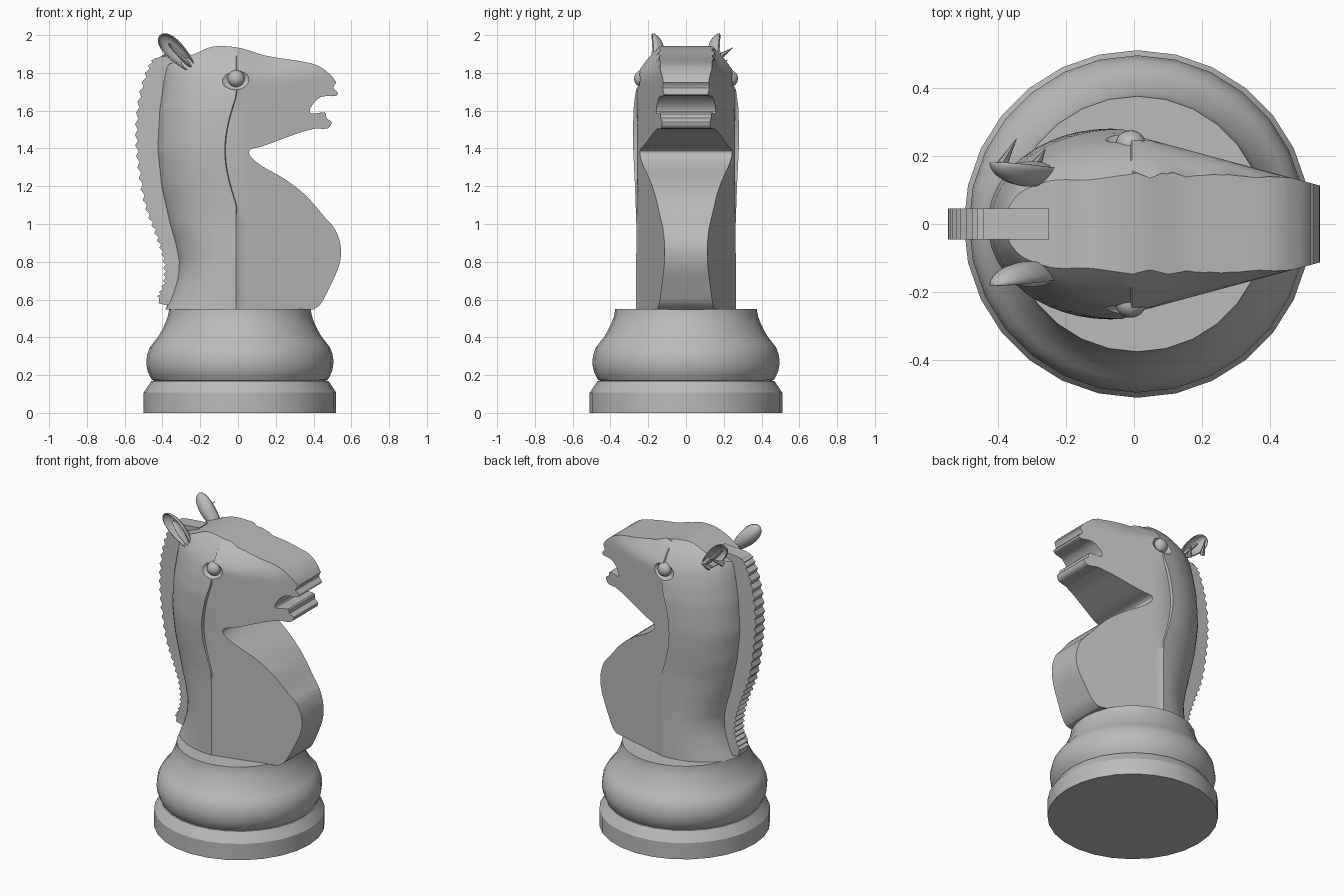
import bpy, bmesh, math
from mathutils import Vector, Matrix

cube = bpy.data.objects.get("Cube")
if cube:
    bpy.data.objects.remove(cube, do_unlink=True)

GREY = (0.5, 0.5, 0.5, 1.0)
stone = bpy.data.materials.new("grey stone")
stone.use_nodes = True
stone.diffuse_color = GREY
stone.node_tree.nodes["Principled BSDF"].inputs["Base Color"].default_value = GREY


def finish(bm, name, smooth=32):
    bmesh.ops.recalc_face_normals(bm, faces=bm.faces)
    mesh = bpy.data.meshes.new(name)
    bm.to_mesh(mesh)
    bm.free()
    mesh.materials.append(stone)
    obj = bpy.data.objects.new(name, mesh)
    bpy.context.collection.objects.link(obj)
    shade(obj, smooth)
    return obj


def shade(obj, angle=32):
    bpy.ops.object.select_all(action='DESELECT')
    obj.select_set(True)
    bpy.context.view_layer.objects.active = obj
    bpy.ops.object.shade_smooth_by_angle(angle=math.radians(angle))


def boolean(obj, cutter, operation):
    mod = obj.modifiers.new("cut", 'BOOLEAN')
    mod.object, mod.operation, mod.solver = cutter, operation, 'EXACT'
    bpy.context.view_layer.objects.active = obj
    bpy.ops.object.modifier_apply(modifier=mod.name)
    bpy.data.objects.remove(cutter, do_unlink=True)


def table(points, v):
    """Piecewise linear lookup in rising (key, value) pairs."""
    if v <= points[0][0]:
        return points[0][1]
    for (a, p), (b, q) in zip(points, points[1:]):
        if v <= b:
            return p + (q - p) * (v - a) / (b - a)
    return points[-1][1]


def spline(points, n):
    """Smooth open curve through 2D points."""
    pts = [Vector(p) for p in points]
    pts = [pts[0]] + pts + [pts[-1]]
    out = []
    for a, b, c, d in zip(pts, pts[1:], pts[2:], pts[3:]):
        for i in range(n):
            t = i / n
            out.append(0.5 * (2 * b + (c - a) * t + (2 * a - 5 * b + 4 * c - d) * t * t
                              + (3 * b - a - 3 * c + d) * t ** 3))
    return out + [pts[-1]]


def slab(outline, half, name):
    """Extrude an x-z outline along y."""
    bm = bmesh.new()
    face = bm.faces.new([bm.verts.new((p[0], -half, p[1])) for p in outline])
    ext = bmesh.ops.extrude_face_region(bm, geom=[face])
    verts = [v for v in ext["geom"] if isinstance(v, bmesh.types.BMVert)]
    bmesh.ops.translate(bm, verts=verts, vec=(0, 2 * half, 0))
    return finish(bm, name)


def ellipsoid(name, loc, size, segs=24):
    bm = bmesh.new()
    bmesh.ops.create_uvsphere(bm, u_segments=segs, v_segments=segs // 2, radius=1)
    bm.transform(Matrix.Translation(loc) @ Matrix.Diagonal((*size, 1)))
    return finish(bm, name)


# Turned base
profile = [(0, 0), (.51, 0), (.51, .107), (.468, .17), (.455, .17)]
profile += [tuple(p) for p in spline([(.465, .175), (.488, .22), (.495, .28), (.478, .345),
                                      (.435, .4), (.402, .46), (.382, .51), (.375, .55)], 2)]
profile.append((0, .55))
bm = bmesh.new()
verts = [bm.verts.new((r, 0, z)) for r, z in profile]
edges = [bm.edges.new(pair) for pair in zip(verts, verts[1:])]
bmesh.ops.spin(bm, geom=verts + edges, cent=(0, 0, 0), axis=(0, 0, 1),
               angle=math.tau, steps=28, use_merge=True)
bmesh.ops.remove_doubles(bm, verts=bm.verts, dist=1e-4)
bm.transform(Matrix.Translation((.01, 0, 0)))
finish(bm, "turned_base")

# Tapered body volume: rounded neck behind, flat converging sides in front
back = [(.55, -.385), (.62, -.35), (.72, -.32), (.8, -.315), (.9, -.335), (1, -.365), (1.2, -.41),
        (1.4, -.43), (1.6, -.42), (1.75, -.4), (1.85, -.38), (1.95, -.29)]
neck_width = [(.6, .264), (1, .263), (1.2, .27), (1.4, .28), (1.6, .279), (1.7, .267), (1.8, .24),
              (1.87, .2), (1.92, .16), (1.95, .13)]
crown = [(-.23, 1.9), (-.15, 1.935), (-.08, 1.942), (.02, 1.93), (.14, 1.893), (.25, 1.874),
         (.33, 1.862), (.42, 1.84), (.49, 1.79), (.52, 1.75)]


def side_width(x, z):
    w = .26 - .27 * max(x, 0)
    inner = min(.135, w)
    depth = max(0, table(crown, x) - z)
    bevel = .14 - .2 * min(max(x, 0), .5)
    return inner + (w - inner) * min(1, depth / bevel) ** .7


NECK, FRONT, ROWS = 12, 12, 50
bm = bmesh.new()
rings = []
for k in range(ROWS + 1):
    z = .45 + 1.6 * k / ROWS
    xb, m = table(back, z), table(neck_width, z)
    crease = -.01 - .06 * math.sin(math.pi * min(1, max(0, (z - 1.1) / .58)))
    side = []
    for i in range(1, NECK + 1):
        a = math.pi / 2 * i / NECK
        side.append((crease - (crease - xb) * math.cos(a), m * math.sin(a)))
    for i in range(FRONT + 1):
        x = crease + .004 + (.62 - crease) * i / FRONT
        side.append((x, side_width(x, z)))
    ring = [(xb, 0)] + side + [(x, -y) for x, y in reversed(side)]
    rings.append([bm.verts.new((x, y, z)) for x, y in ring])
for low, high in zip(rings, rings[1:]):
    for i in range(len(low)):
        j = (i + 1) % len(low)
        bm.faces.new((low[i], low[j], high[j], high[i]))
bm.faces.new(rings[0])
bm.faces.new(rings[-1])
body = finish(bm, "horse_body")

# Side outline: crown, muzzle, open mouth, throat and chest
mouth = [(.52, 1.75), (.505, 1.72), (.528, 1.695), (.515, 1.677), (.44, 1.673), (.39, 1.625),
         (.385, 1.585), (.46, 1.59), (.468, 1.56), (.495, 1.54), (.475, 1.506), (.41, 1.506)]
throat = [(.41, 1.506), (.33, 1.485), (.24, 1.452), (.13, 1.412), (.068, 1.395), (.065, 1.36),
          (.13, 1.305), (.25, 1.236), (.36, 1.15), (.46, 1.035), (.515, .97), (.545, .875),
          (.535, .78), (.49, .675), (.44, .58), (.4, .547)]
outline = spline(crown, 3) + spline(mouth, 3)[1:] + spline(throat, 3)[1:]
outline += [(-.6, .547), (-.6, 1.8), (-.38, 1.84)]
boolean(body, slab(outline, .5, "outline_cutter"), 'INTERSECT')

# Eyes in shallow almond sockets
for side, label in ((1, "left"), (-1, "right")):
    boolean(body, ellipsoid("socket_cutter", (-.012, side * .262, 1.765), (.08, .036, .055)),
            'DIFFERENCE')
    ellipsoid(label + "_eye", (-.01, side * .232, 1.77), (.045, .043, .045))
shade(body)

# Serrated mane crest
edge = spline([(-.41, 1.885), (-.46, 1.855), (-.515, 1.7), (-.538, 1.5), (-.525, 1.3),
               (-.49, 1.1), (-.435, .95), (-.395, .82), (-.39, .7), (-.425, .61)], 7)
teeth = [(p[0] + (.008 if i % 2 else -.008), p[1]) for i, p in enumerate(edge)]
inner = [(table(back, z) + .07, z) for z in (.57, .7, .8, .95, 1.15, 1.4, 1.6, 1.8)]
slab([(-.25, 1.9)] + teeth + [(-.42, .58), (-.38, .57)] + inner, .045, "mane")

# Cupped ears opening outwards, with an inner ridge
tilt = Matrix.Rotation(math.radians(46), 4, 'Y')
for side, label in ((1, "left"), (-1, "right")):
    place = Matrix.Translation((-.32, side * .172, 1.903)) @ tilt
    bm = bmesh.new()
    bmesh.ops.create_uvsphere(bm, u_segments=20, v_segments=20, radius=1,
                              matrix=Matrix.Rotation(math.pi / 2, 4, 'Y'))
    bmesh.ops.delete(bm, geom=[v for v in bm.verts if v.co.y * side > .01], context='VERTS')
    for v in bm.verts:
        v.co.z *= 1 - .3 * v.co.x
        v.co.y -= side * .15 * v.co.x
    bm.transform(place @ Matrix.Diagonal((.135, .062, .05, 1)))
    ear = finish(bm, label + "_ear", 50)
    mod = ear.modifiers.new("thickness", 'SOLIDIFY')
    mod.thickness = .006
    ridge = ellipsoid(label + "_ear_ridge", (0, 0, 0), (.1, .035, .012), 12)
    ridge.matrix_world = Matrix.Translation((-.3, side * .15, 1.885)) @ tilt

# Hair tufts beside the left ear
for name, root, tip in (("rear_tuft", (-.39, .17, 1.88), (-.345, .25, 1.935)),
                        ("front_tuft", (-.29, .17, 1.83), (-.26, .22, 1.87))):
    a, b = Vector(root), Vector(tip)
    bm = bmesh.new()
    turn = (b - a).to_track_quat('Z', 'Y').to_matrix().to_4x4()
    bmesh.ops.create_cone(bm, cap_ends=True, segments=6, radius1=.018, radius2=.001,
                          depth=(b - a).length, matrix=Matrix.Translation((a + b) / 2) @ turn)
    finish(bm, name)
